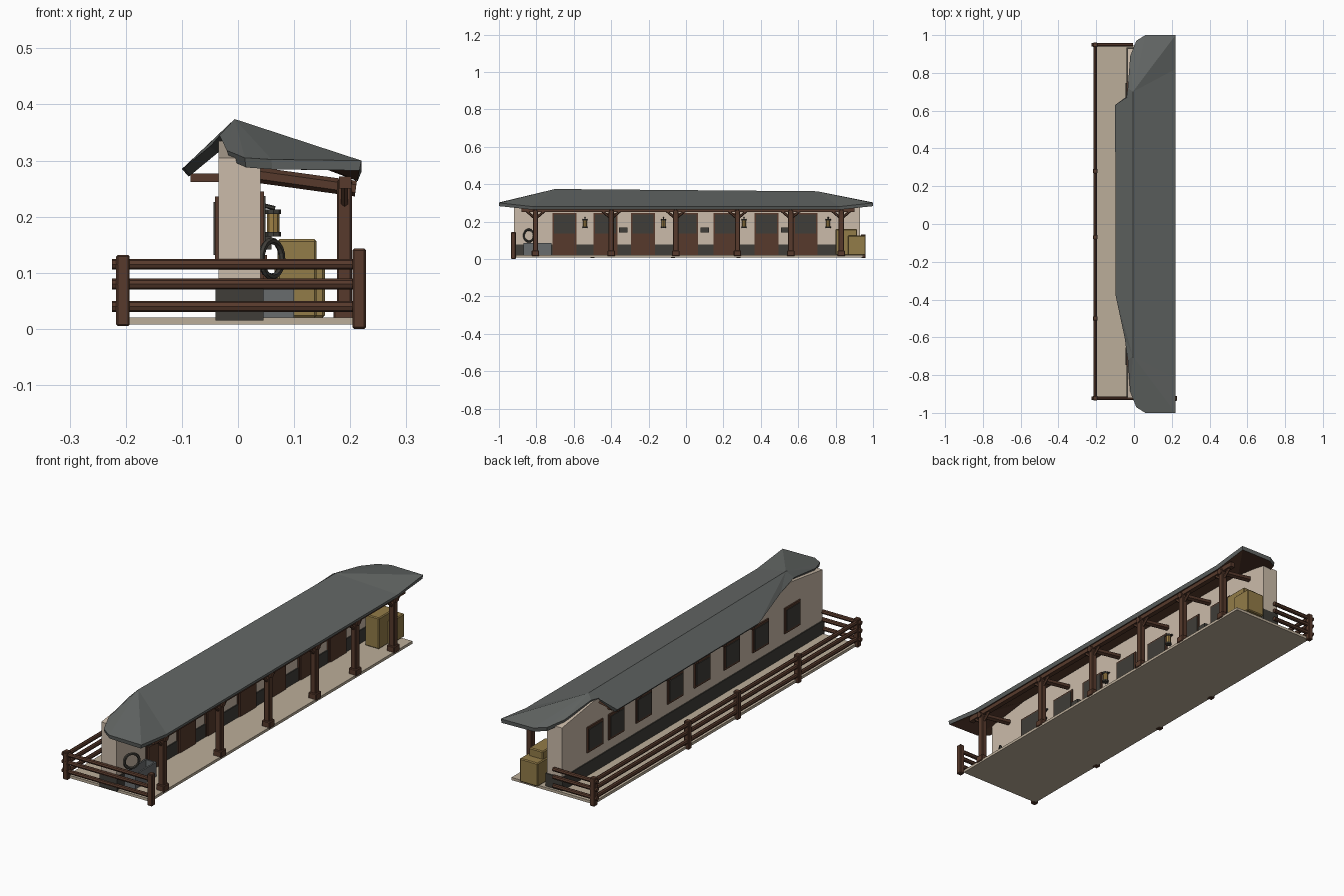
import bpy, bmesh, math
from mathutils import Vector, Matrix

if "Cube" in bpy.data.objects:
    bpy.data.objects.remove(bpy.data.objects["Cube"])


def material(name, r, g, b):
    m = bpy.data.materials.new(name)
    m.diffuse_color = (r, g, b, 1)
    m.use_nodes = True
    m.node_tree.nodes["Principled BSDF"].inputs["Base Color"].default_value = m.diffuse_color
    return m


PLASTER = material("plaster", 0.60, 0.50, 0.40)
FLOOR = material("paving", 0.50, 0.42, 0.32)
WOOD = material("brown_wood", 0.095, 0.042, 0.025)
SLATE = material("slate_roof", 0.125, 0.135, 0.13)
DARK = material("dark_stone", 0.05, 0.047, 0.04)
HAY = material("hay", 0.29, 0.20, 0.065)
METAL = material("grey_metal", 0.14, 0.15, 0.155)
GLASS = material("lamp_amber", 0.35, 0.22, 0.06)


def finish(name, bm, *mats):
    me = bpy.data.meshes.new(name)
    bm.to_mesh(me)
    bm.free()
    for m in mats:
        me.materials.append(m)
    ob = bpy.data.objects.new(name, me)
    bpy.context.collection.objects.link(ob)
    return ob


def boxes(name, mat, items, bevel=0):
    """One object from many boxes (x0, x1, y0, y1, z0, z1)."""
    bm = bmesh.new()
    for x0, x1, y0, y1, z0, z1 in items:
        mtx = Matrix.Translation(((x0 + x1) / 2, (y0 + y1) / 2, (z0 + z1) / 2))
        bmesh.ops.create_cube(bm, size=1, matrix=mtx @ Matrix.Diagonal((x1 - x0, y1 - y0, z1 - z0, 1)))
    ob = finish(name, bm, mat)
    if bevel:
        mod = ob.modifiers.new("bevel", 'BEVEL')
        mod.width = bevel
        mod.segments = 1
    return ob


def beams(name, mat, items, r, sides=8):
    """Round beams between point pairs."""
    bm = bmesh.new()
    for a, b in items:
        a, b = Vector(a), Vector(b)
        d = b - a
        mtx = Matrix.Translation((a + b) / 2) @ d.to_track_quat('Z', 'Y').to_matrix().to_4x4()
        bmesh.ops.create_cone(bm, cap_ends=True, segments=sides, radius1=r, radius2=r, depth=d.length, matrix=mtx)
    return finish(name, bm, mat)


# Floor slab
boxes("floor", FLOOR, [(-0.205, 0.205, -0.915, 0.945, 0.008, 0.02)])

# Long wall: side profile extruded across x
bm = bmesh.new()
prof = [(-0.92, 0.015), (0.93, 0.015), (0.93, 0.30), (0.7, 0.335), (-0.7, 0.335), (-0.92, 0.305)]
face = bm.faces.new([bm.verts.new((-0.035, y, z)) for y, z in prof])
ext = bmesh.ops.extrude_face_region(bm, geom=[face])
bmesh.ops.translate(bm, vec=(0.075, 0, 0), verts=[v for v in ext["geom"] if isinstance(v, bmesh.types.BMVert)])
bmesh.ops.recalc_face_normals(bm, faces=bm.faces)
finish("wall", bm, PLASTER)
boxes("wall_base", DARK, [(-0.04, 0.045, -0.924, 0.934, 0.015, 0.078)])

# Roof: hipped ends, front slope and part-length back overhang
pts = {"p1": (-0.05, -0.6, 0.325), "p2": (-0.097, -0.38, 0.287),
       "p3": (-0.10, 0.63, 0.285), "p4": (-0.04, 0.67, 0.337)}
for t, s in (("-", -1), ("+", 1)):
    pts["R" + t] = (-0.006, 0.7 * s, 0.368 - 0.006 * s)
    pts["E" + t] = (0.22, s, 0.30)
    pts["F" + t] = (0.22, 0.82 * s, 0.28)
    pts["C" + t] = (0.06, s, 0.302)
    pts["D" + t] = (0.012, 0.97 * s, 0.305)
    pts["B" + t] = (-0.02, 0.89 * s, 0.318)
    pts["K" + t] = (-0.033, 0.72 * s, 0.345)
faces = ["R- R+ F+ F-", "R- K- p1", "R- p1 p2", "R- p2 p3 R+", "R+ p3 p4", "R+ p4 K+"]
for t in "-+":
    faces += [f.replace("*", t) for f in ("R* F* E*", "R* E* C*", "R* C* D*", "R* D* B*", "R* B* K*")]
bm = bmesh.new()
vs = {k: bm.verts.new(p) for k, p in pts.items()}
for f in faces:
    fc = bm.faces.new([vs[k] for k in f.split()])
    fc.normal_update()
    if fc.normal.z < 0:
        fc.normal_flip()
roof = finish("roof", bm, SLATE, WOOD)
mod = roof.modifiers.new("thickness", 'SOLIDIFY')
mod.thickness = 0.018
mod.offset = -1
mod.material_offset = 1  # wooden underside

# Porch posts with feet, heads, rafters and the long eave beam
post_y = [-0.805, -0.40, -0.055, 0.275, 0.56, 0.83]
boxes("porch_posts", WOOD, [(0.176, 0.203, y - 0.014, y + 0.014, 0.015, 0.265) for y in post_y], 0.003)
boxes("post_feet", WOOD, [(0.17, 0.209, y - 0.02, y + 0.02, 0.015, 0.045) for y in post_y], 0.003)
beams("rafters", WOOD, [((0.03, y, 0.275), (0.21, y, 0.25)) for y in post_y], 0.014, 6)
beams("post_braces", WOOD, [((0.19, y + 0.05 * s, 0.258), (0.19, y, 0.215)) for y in post_y for s in (-1, 1)], 0.007, 6)
boxes("eave_beam", WOOD, [(0.18, 0.202, -0.88, 0.90, 0.25, 0.272)])
boxes("back_brackets", WOOD, [(-0.085, -0.03, y - 0.008, y + 0.008, 0.262, 0.277)
                              for y in (-0.36, -0.16, 0.04, 0.24, 0.44, 0.6)])

# Stable doors: frame, brown lower leaf, dark upper opening
door_y = [-0.65, -0.43, -0.23, 0.0, 0.21, 0.43, 0.64]
boxes("door_frames", WOOD, [(0.038, 0.046, y - 0.064, y + 0.064, 0.02, 0.245) for y in door_y])
boxes("door_leaves", WOOD, [(0.04, 0.052, y - 0.057, y + 0.057, 0.022, 0.132) for y in door_y])
boxes("door_openings", DARK, [(0.04, 0.049, y - 0.056, y + 0.056, 0.135, 0.237) for y in door_y])

# Back windows
win_y = [0.70, 0.55, 0.355, 0.13, -0.06, -0.27, -0.475, -0.70]
boxes("window_frames", WOOD, [(-0.041, -0.033, y - 0.055, y + 0.055, 0.122, 0.236) for y in win_y])
boxes("window_panes", DARK, [(-0.044, -0.034, y - 0.046, y + 0.046, 0.132, 0.226) for y in win_y])

# Fence round the back and both ends
fence_posts = [(-0.205, -0.922), (-0.205, -0.5), (-0.205, -0.07), (-0.205, 0.28), (-0.205, 0.948)]
boxes("fence_posts", WOOD, [(x - 0.012, x + 0.012, y - 0.012, y + 0.012, 0.005, 0.132) for x, y in fence_posts], 0.003)
boxes("fence_end_post", WOOD, [(0.204, 0.228, -0.936, -0.91, 0, 0.143)], 0.003)
rails = []
for z in (0.04, 0.08, 0.115):
    rails += [((-0.225, -0.922, z), (0.215, -0.922, z)), ((-0.205, -0.935, z), (-0.205, 0.96, z)),
              ((-0.225, 0.948, z), (-0.005, 0.948, z))]
beams("fence_rails", WOOD, rails, 0.0095)

# Hay bales at the far end
boxes("hay_bales", HAY, [(0.065, 0.155, 0.865, 0.96, 0.02, 0.125), (0.07, 0.14, 0.80, 0.915, 0.02, 0.16)], 0.004)

# Water trough (open box) and hanging hoop at the near end
boxes("trough", METAL, [(0.045, 0.10, -0.87, -0.72, 0.02, 0.03), (0.045, 0.052, -0.87, -0.72, 0.02, 0.085),
                        (0.093, 0.10, -0.87, -0.72, 0.02, 0.085), (0.045, 0.10, -0.87, -0.863, 0.02, 0.085),
                        (0.045, 0.10, -0.727, -0.72, 0.02, 0.085)])
bpy.ops.mesh.primitive_torus_add(major_segments=20, minor_segments=6, major_radius=0.032, minor_radius=0.006,
                                 location=(0.06, -0.84, 0.125), rotation=(math.pi / 2, 0, math.radians(55)))
hoop = bpy.context.object
hoop.name = "hanging_hoop"
hoop.data.materials.append(DARK)

# Wall lanterns, with small tack racks between them
lamp_y = [-0.54, -0.12, 0.31, 0.76]
beams("lantern_glass", GLASS, [((0.063, y, 0.172), (0.063, y, 0.205)) for y in lamp_y], 0.011)
beams("lantern_caps", DARK, [((0.063, y, z), (0.063, y, z + 0.008)) for y in lamp_y for z in (0.165, 0.205)], 0.014)
beams("lantern_arms", DARK, [((0.038, y, 0.222), (0.066, y, 0.215)) for y in lamp_y], 0.004, 6)
boxes("tack_racks", DARK, [(0.038, 0.06, y - 0.022, y + 0.022, 0.142, 0.168) for y in (-0.335, 0.10, 0.53)])
